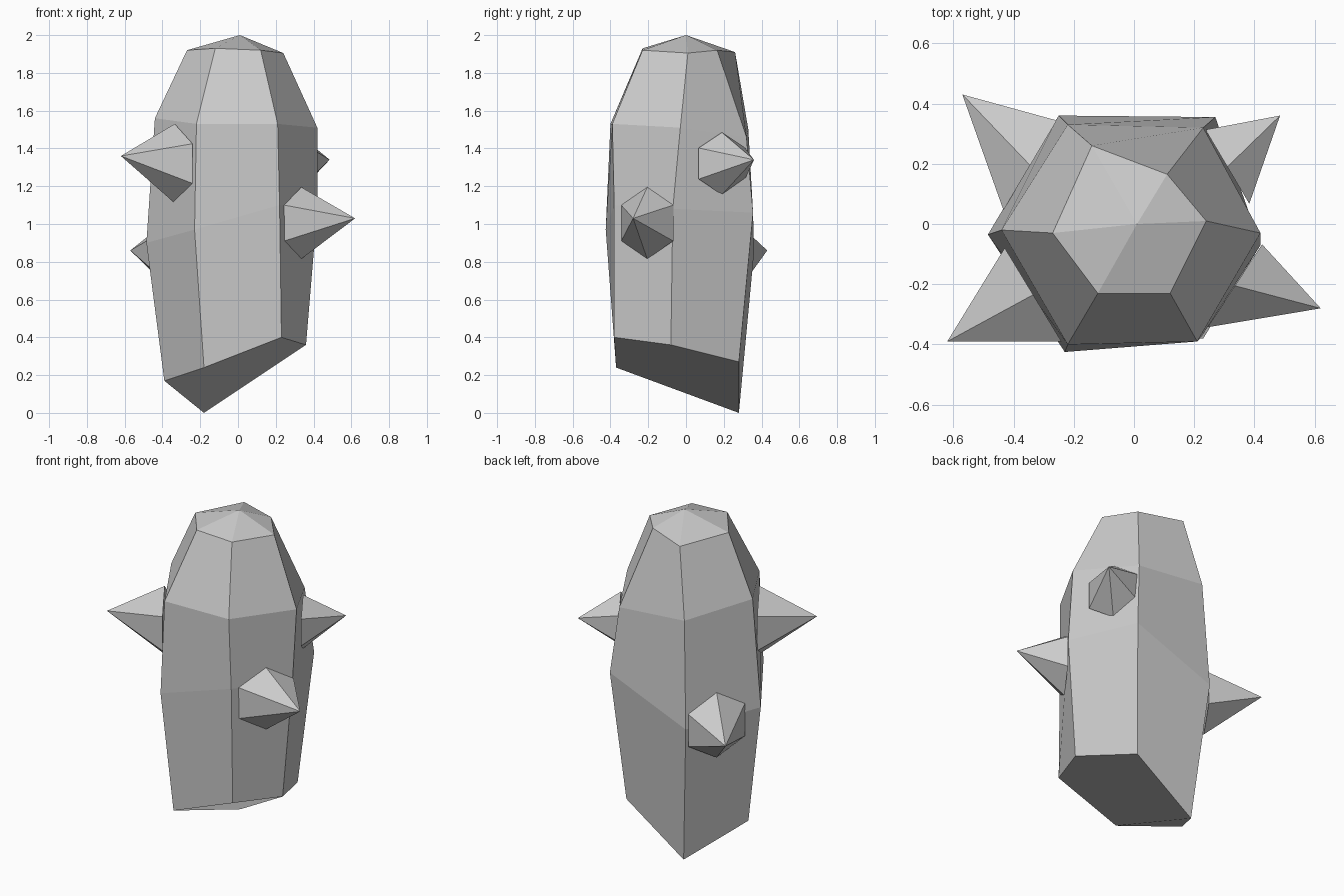
import bpy
import bmesh
from math import cos, sin, pi
from mathutils import Vector

if "Cube" in bpy.data.objects:
    bpy.data.objects.remove(bpy.data.objects["Cube"])


def finish(bm, name):
    bmesh.ops.recalc_face_normals(bm, faces=bm.faces)
    mesh = bpy.data.meshes.new(name)
    bm.to_mesh(mesh)
    bm.free()
    obj = bpy.data.objects.new(name, mesh)
    bpy.context.collection.objects.link(obj)
    return obj


# Body: irregular six-sided rings, each going
# front left, front right, right, back right, back left, left
RINGS = [
    [(-.18, -.37, .24), (.23, -.38, .40), (.36, -.08, .36),
     (.21, .28, .27), (-.18, .28, .0), (-.39, -.05, .17)],
    [(-.23, -.425, .97), (.22, -.38, 1.10), (.42, -.07, 1.08),
     (.27, .355, 1.06), (-.25, .36, .85), (-.485, -.035, .90)],
    [(-.22, -.40, 1.53), (.21, -.39, 1.53), (.42, -.03, 1.51),
     (.23, .32, 1.46), (-.22, .33, 1.50), (-.44, -.02, 1.56)],
    [(-.12, -.23, 1.93), (.12, -.23, 1.92), (.24, .01, 1.905),
     (.11, .165, 1.92), (-.14, .26, 1.91), (-.27, -.03, 1.92)],
]
bm = bmesh.new()
rings = [[bm.verts.new(p) for p in ring] for ring in RINGS]
for low, high in zip(rings, rings[1:]):
    for i in range(6):
        j = (i + 1) % 6
        bm.faces.new((low[i], low[j], high[j], high[i]))
tip = bm.verts.new((.01, 0, 2))
for i in range(6):
    bm.faces.new((rings[-1][i], rings[-1][(i + 1) % 6], tip))
bm.faces.new(rings[0][::-1])
finish(bm, "crystal_body")


# Spikes: six-sided pyramids whose base lies along a body side
def spike(name, centre, along, radius, apex):
    side = Vector((*along, 0)).normalized()
    bm = bmesh.new()
    base = []
    for i in range(6):
        a = i * pi / 3
        offset = side * sin(a) + Vector((0, 0, cos(a)))
        base.append(bm.verts.new(Vector(centre) + offset * radius))
    point = bm.verts.new(apex)
    for i in range(6):
        bm.faces.new((base[i], base[(i + 1) % 6], point))
    bm.faces.new(base[::-1])
    finish(bm, name)


spike("spike_front_left", (-.335, -.235, 1.32), (.20, -.33), .21, (-.62, -.39, 1.36))
spike("spike_front_right", (.335, -.205, 1.005), (.19, .29), .19, (.62, -.28, 1.03))
spike("spike_back_left", (-.345, .195, .84), (.19, .32), .20, (-.57, .43, .86))
spike("spike_back_right", (.31, .19, 1.32), (.16, -.27), .165, (.485, .36, 1.34))
